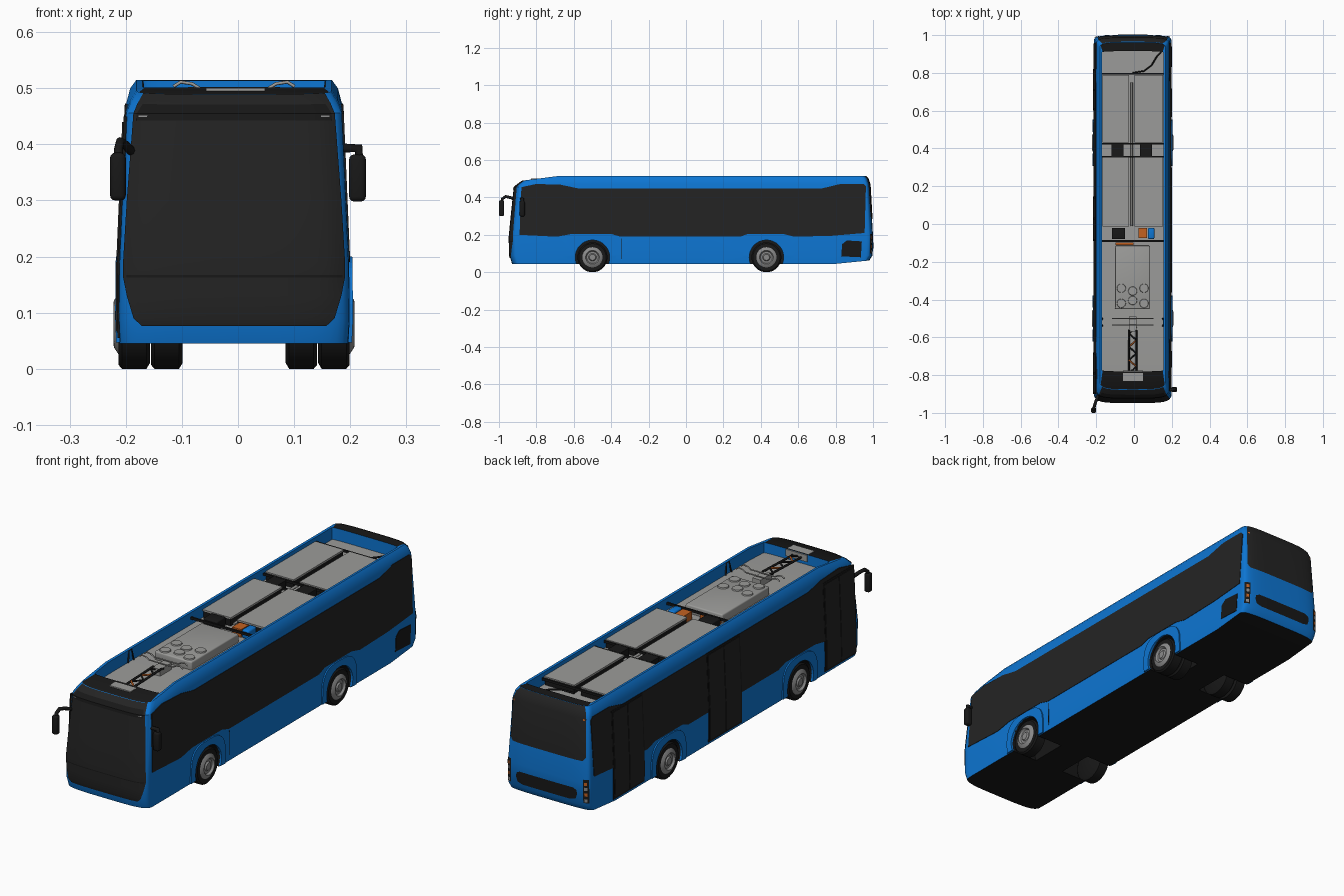
import bpy, bmesh, math
from mathutils import Vector

if "Cube" in bpy.data.objects:
    bpy.data.objects.remove(bpy.data.objects["Cube"])

CX = -0.007          # body centre line
WHEELS = {"front": -0.50, "rear": 0.43}


def material(name, r, g, b):
    m = bpy.data.materials.new(name)
    m.use_nodes = True
    m.diffuse_color = (r, g, b, 1)
    bsdf = next(n for n in m.node_tree.nodes if n.type == 'BSDF_PRINCIPLED')
    bsdf.inputs["Base Color"].default_value = (r, g, b, 1)
    bsdf.inputs["Roughness"].default_value = 0.6
    return m


BLUE = material("body blue", 0.004, 0.18, 0.65)
BLACK = material("trim black", 0.009, 0.009, 0.009)
GLASS = material("dark glass", 0.017, 0.017, 0.017)
GREY = material("roof grey", 0.33, 0.33, 0.32)
METAL = material("wheel grey", 0.26, 0.26, 0.26)
ORANGE = material("orange", 0.55, 0.12, 0.015)


def clamp(v):
    return max(0.0, min(1.0, v))


def finish(bm, name, mats, smooth=False):
    bmesh.ops.recalc_face_normals(bm, faces=bm.faces)
    me = bpy.data.meshes.new(name)
    bm.to_mesh(me)
    bm.free()
    ob = bpy.data.objects.new(name, me)
    bpy.context.collection.objects.link(ob)
    ob.location.x = CX
    for m in mats:
        me.materials.append(m)
    if smooth:
        smooth_object(ob)
    return ob


def smooth_object(ob):
    bpy.ops.object.select_all(action='DESELECT')
    ob.select_set(True)
    bpy.context.view_layer.objects.active = ob
    bpy.ops.object.shade_smooth_by_angle(angle=math.radians(32))


def box(name, mat, x, y, z, bevel=0.0):
    bm = bmesh.new()
    bmesh.ops.create_cube(bm, size=1)
    for v in bm.verts:
        for i, (lo, hi) in enumerate((x, y, z)):
            v.co[i] = lo + (v.co[i] + 0.5) * (hi - lo)
    if bevel:
        bmesh.ops.bevel(bm, geom=bm.edges[:], offset=bevel, segments=3, affect='EDGES', profile=0.5)
    return finish(bm, name, [mat], bevel > 0)


def tube(name, mat, pts, r):
    cu = bpy.data.curves.new(name, 'CURVE')
    cu.dimensions = '3D'
    cu.bevel_depth, cu.bevel_resolution, cu.use_fill_caps = r, 2, True
    sp = cu.splines.new('POLY')
    sp.points.add(len(pts) - 1)
    for p, co in zip(sp.points, pts):
        p.co = (*co, 1)
    cu.materials.append(mat)
    ob = bpy.data.objects.new(name, cu)
    ob.location.x = CX
    bpy.context.collection.objects.link(ob)


def lathe(name, mat, profile, side, y, z):
    bm = bmesh.new()
    vs = [bm.verts.new((side * x, y, z + r)) for x, r in profile]
    es = [bm.edges.new(p) for p in zip(vs, vs[1:])]
    bmesh.ops.spin(bm, geom=vs + es, cent=(0, y, z), axis=(1, 0, 0), angle=math.tau, steps=36)
    bmesh.ops.remove_doubles(bm, verts=bm.verts, dist=1e-5)
    return finish(bm, name, [mat], True)


# Body levels: height, half width, front y, rear y
LEVELS = [(.045, .204, -.930, .980), (.09, .206, -.944, .997), (.19, .205, -.945, 1.0),
          (.47, .193, -.918, .984), (.50, .185, -.900, .974), (.515, .174, -.875, .962)]


def level(z):
    for a, b in zip(LEVELS, LEVELS[1:]):
        if z <= b[0]:
            t = clamp((z - a[0]) / (b[0] - a[0]))
            return [p + (q - p) * t for p, q in zip(a[1:], b[1:])]
    return LEVELS[-1][1:]


def shape(x, y, z):
    # roof falls towards the front, tail rises underneath
    drop = .03 * clamp((-.68 - y) / .23) * clamp((z - .44) / .06)
    lift = .02 * clamp((y - .8) / .2) * clamp((.09 - z) / .045)
    return Vector((x, y, z - drop + lift))


def ring(z, hw, yf, yr, df=.055, dr=.035, steps=10):
    ts = [i / steps * math.pi / 2 for i in range(steps + 1)]
    corner = [(math.sin(t) ** .5, 1 - max(0, math.cos(t)) ** .5) for t in ts]
    half = [(hw * u, yf + df * d) for u, d in corner]
    half += [(hw, y) for y in (-.68, -.3, .1, .6, .8)]
    half += [(hw * u, yr - dr * d) for u, d in reversed(corner)]
    return [shape(x, y, z) for x, y in half + [(-x, y) for x, y in half[-2:0:-1]]]


# Body shell with the sunken roof tray
bm = bmesh.new()
rings = [ring(*lv) for lv in LEVELS]
rings += [ring(z, .163, -.78, .915, .01, .01) for z in (.514, .46)]
rows = [[bm.verts.new(p) for p in r] for r in rings]
n = len(rows[0])
for k, (a, b) in enumerate(zip(rows, rows[1:])):
    for i in range(n):
        f = bm.faces.new((a[i], a[(i + 1) % n], b[(i + 1) % n], b[i]))
        c = f.calc_center_median()
        if k == 5 and abs(c.x) < .163 and not -.75 < c.y < .9:
            f.material_index = 1
for row, idx in ((rows[0], 1), (rows[-1], 2)):
    for i in range(n // 2):
        quad = list(dict.fromkeys((row[i], row[i + 1], row[n - i - 1], row[(n - i) % n])))
        bm.faces.new(quad).material_index = idx
body = finish(bm, "body_shell", [BLUE, BLACK, GREY])

# Wheel wells
for y in WHEELS.values():
    for s in (-1, 1):
        well = lathe("well_cutter", BLACK, [(.075, 0), (.075, .092), (.3, .092), (.3, 0)], s, y, .08)
        well.data.materials.clear()
        for m in (BLUE, BLACK, GREY):
            well.data.materials.append(m)
        for p in well.data.polygons:
            p.material_index = 1
        well.hide_render = True
        mod = body.modifiers.new("well", 'BOOLEAN')
        mod.object, mod.operation, mod.solver = well, 'DIFFERENCE', 'EXACT'
        bpy.context.view_layer.objects.active = body
        bpy.ops.object.modifier_apply(modifier=mod.name)
        bpy.data.objects.remove(well)
smooth_object(body)


def side_plate(name, mat, polys, side, off=.002):
    # flat panels laid on the body side, given as (y, z) outlines
    bm = bmesh.new()
    for poly in polys:
        bm.faces.new([bm.verts.new((0, y, z)) for y, z in poly])
    bmesh.ops.remove_doubles(bm, verts=bm.verts, dist=1e-5)
    for z in (.09, .19):
        bmesh.ops.bisect_plane(bm, geom=bm.verts[:] + bm.edges[:] + bm.faces[:],
                               plane_co=(0, 0, z), plane_no=(0, 0, 1))
    for v in bm.verts:
        v.co.x = side * (level(v.co.z)[0] + off)
    for f in bm.faces:
        f.normal_update()
        if f.normal.x * side < 0:
            f.normal_flip()
    rim = bmesh.ops.extrude_edge_only(bm, edges=[e for e in bm.edges if e.is_boundary])
    for v in rim["geom"]:
        if isinstance(v, bmesh.types.BMVert):
            v.co.x -= side * (off + .003)
    return finish(bm, name, [mat])


def rect(y0, y1, z0, z1):
    return [(y0, z0), (y1, z0), (y1, z1), (y0, z1)]


def end_plate(name, mat, rows, end, off=.003, cols=24):
    # panels wrapped on the front or rear: rows of (z, u0, u1), u across the half width
    bm = bmesh.new()
    grid = []
    for z, u0, u1 in rows:
        hw, yf, yr = level(z)
        line = []
        for i in range(cols + 1):
            u = u0 + (u1 - u0) * i / cols
            d = 1 - (1 - abs(u) ** 4) ** .25
            y = yf + .055 * d - off if end < 0 else yr - .035 * d + off
            line.append(bm.verts.new(shape(hw * u, y, z)))
        grid.append(line)
    for a, b in zip(grid, grid[1:]):
        for i in range(cols):
            bm.faces.new((a[i], a[i + 1], b[i + 1], b[i]))
    ob = finish(bm, name, [mat])
    want = sum(p.normal.y for p in ob.data.polygons)
    if want * end < 0:
        ob.data.flip_normals()
    smooth_object(ob)


# Side glazing, doors and vent
BAND = [(-.89, .20), (-.69, .19), (-.61, .205), (-.40, .205), (-.35, .19), (.29, .19), (.33, .205),
        (.52, .205), (.58, .19), (.78, .195), (.955, .21), (.962, .46), (.95, .473), (.83, .473),
        (.73, .449), (-.58, .449), (-.67, .468), (-.80, .472), (-.88, .455)]
for s, side in ((1, "left"), (-1, "right")):
    side_plate(side + "_window_band", GLASS, [BAND], s)
for name, y0, y1 in (("front", -.90, -.68), ("middle", -.09, .145), ("rear", .60, .82)):
    mid = (y0 + y1) / 2
    side_plate(name + "_door_frame", BLACK, [rect(y0, y1, .055, .45)], -1, .003)
    side_plate(name + "_door_leaves", GLASS, [rect(y0 + .008, mid - .003, .065, .44),
                                              rect(mid + .003, y1 - .008, .065, .44)], -1, .005)
side_plate("engine_vent", BLACK, [[(.83, .085), (.935, .08), (.94, .165), (.86, .17), (.835, .15)]], 1)
side_plate("side_panel_seam", BLACK, [rect(-.345, -.342, .07, .18)], 1, .001)

# Windscreen mask, seams and front markers
end_plate("windscreen", GLASS, [(.076, -.80, .80), (.09, -.87, .87), (.13, -.93, .93), (.165, -.965, .965),
                                (.19, -.965, .965), (.30, -.955, .955), (.47, -.93, .93),
                                (.50, -.93, .93), (.515, -.93, .93)], -1)
end_plate("windscreen_lower_seam", BLACK, [(.163, -.94, .94), (.167, -.94, .94)], -1, .004)
end_plate("destination_sign", BLACK, [(.445, -.90, .90), (.47, -.90, .90), (.50, -.88, .88)], -1, .004)
for s in (-1, 1):
    end_plate("front_marker_lamp", METAL, [(.458, s * .80, s * .88), (.463, s * .80, s * .88)], -1, .006, 4)

# Rear window, grille and lamps
end_plate("rear_window", GLASS, [(.285, -.86, .86), (.30, -.93, .93), (.47, -.94, .94), (.50, -.93, .93),
                                 (.515, -.92, .92)], 1)
end_plate("rear_grille", BLACK, [(.105, -.58, .58), (.112, -.70, .70), (.135, -.74, .74), (.152, -.72, .72),
                                 (.16, -.64, .64)], 1)
for s in (-1, 1):
    end_plate("tail_lamp_housing", BLACK, [(z, s * .87, s * .985) for z in (.10, .15, .19, .205)], 1, .003, 6)
    for z, m in ((.112, METAL), (.138, ORANGE), (.164, METAL), (.186, ORANGE)):
        end_plate("tail_lamp", m, [(z - .007, s * .90, s * .96), (z + .007, s * .90, s * .96)], 1, .005, 4)
    end_plate("rear_marker", ORANGE, [(.462, s * .88, s * .92), (.469, s * .88, s * .92)], 1, .005, 3)

# Wheels and arch flares
TYRE = [(.15, 0), (.15, .07), (.156, .08), (.2, .08), (.206, .073), (.206, .05)]
RIM = [(.206, .054), (.214, .042), (.215, .037), (.206, .031), (.206, .021), (.212, .016), (.212, 0)]
for axle, y in WHEELS.items():
    for s in (-1, 1):
        lathe(axle + "_tyre", BLACK, TYRE, s, y, .08)
        lathe(axle + "_rim", METAL, RIM, s, y, .08)
        if axle == "rear":
            lathe("rear_inner_tyre", BLACK, [(x - .058, r) for x, r in TYRE], s, y, .08)
        angs = [math.radians(-20 + 220 * i / 22) for i in range(23)]
        inner = [(y + .092 * math.cos(a), .08 + .092 * math.sin(a)) for a in angs]
        outer = [(y + .122 * math.copysign(abs(math.cos(a)) ** .6, math.cos(a)),
                  max(.047, .08 + .12 * math.copysign(abs(math.sin(a)) ** .7, math.sin(a)))) for a in angs]
        quads = [(inner[i], outer[i], outer[i + 1], inner[i + 1]) for i in range(22)]
        side_plate(axle + "_arch_flare", BLUE, quads, s, .006)

# Roof battery packs
for y0, y1 in ((.435, .785), (-.01, .35)):
    for x0, x1 in ((-.158, -.022), (.012, .158)):
        box("battery_case", BLACK, (x0, x1), (y0, y1), (.455, .492))
        box("battery_cover", GREY, (x0 - .002, x1 + .002), (y0 - .003, y1 + .003), (.492, .499))
tube("roof_conduit", GREY, [(-.005, -.01, .475), (-.005, .75, .475)], .006)
for y in (.795, .425, .355, -.09):
    box("roof_crossbar", BLACK, (-.163, .163), (y - .004, y + .004), (.485, .495))

# Equipment in the gaps between packs
for x in (-.08, .07):
    box("fan_unit", BLACK, (x - .032, x + .032), (.36, .42), (.46, .495))
box("switch_box", BLACK, (-.11, -.04), (-.08, -.02), (.46, .50), .004)
box("contactor_box", ORANGE, (.03, .075), (-.075, -.02), (.46, .495))
box("pump", BLUE, (.08, .115), (-.08, -.02), (.46, .50), .008)
box("cable_duct", ORANGE, (-.09, .005), (-.112, -.098), (.46, .48))
tube("rear_cable", BLACK, [(.0, .80, .47), (.06, .81, .475), (.1, .84, .475), (.13, .89, .475), (.15, .91, .47)], .004)

# Climate unit with fans
box("climate_unit", GREY, (-.093, .092), (-.45, -.115), (.455, .497), .006)
for x, y in ((-.06, -.34), (0, -.355), (.06, -.34), (-.06, -.42), (0, -.405), (.06, -.42)):
    bm = bmesh.new()
    bmesh.ops.create_cone(bm, cap_ends=True, segments=24, radius1=.024, radius2=.022, depth=.006)
    bmesh.ops.translate(bm, vec=(x, y, .499), verts=bm.verts)
    finish(bm, "climate_fan", [GREY], True)

# Current collector frame on the front of the roof
for x in (-.02, .02):
    tube("collector_rail", BLACK, [(x, -.80, .482), (x, -.56, .49)], .005)
for i in range(7):
    y, s = -.79 + i * .035, (-1) ** i
    tube("collector_brace", ORANGE if i % 3 == 1 else BLACK, [(-.02 * s, y, .484), (.02 * s, y + .035, .486)], .004)
box("collector_foot", GREY, (-.05, .055), (-.83, -.775), (.47, .50))
box("collector_base", GREY, (-.02, .02), (-.57, -.49), (.46, .49))
for y in (-.535, -.50):
    tube("collector_bow", GREY, [(-.108, y, .503), (-.095, y, .511), (-.075, y, .508), (-.06, y, .499),
                                 (.06, y, .499), (.075, y, .508), (.095, y, .511), (.108, y, .503)], .003)
for s in (-1, 1):
    tube("roof_hoop", BLACK, [(s * .16, -.54, .46), (s * .165, -.53, .51), (s * .165, -.51, .51), (s * .16, -.50, .46)], .004)

# Mirrors
tube("right_mirror_arm", BLACK, [(-.18, -.90, .385), (-.195, -.94, .40), (-.203, -.965, .405),
                                 (-.206, -.982, .392), (-.206, -.988, .36)], .008)
box("right_mirror_head", BLACK, (-.221, -.193), (-1.0, -.972), (.30, .385), .009)
tube("left_mirror_arm", BLACK, [(.185, -.88, .393), (.222, -.875, .393), (.222, -.875, .36)], .009)
box("left_mirror_head", BLACK, (.205, .235), (-.89, -.862), (.298, .382), .009)
